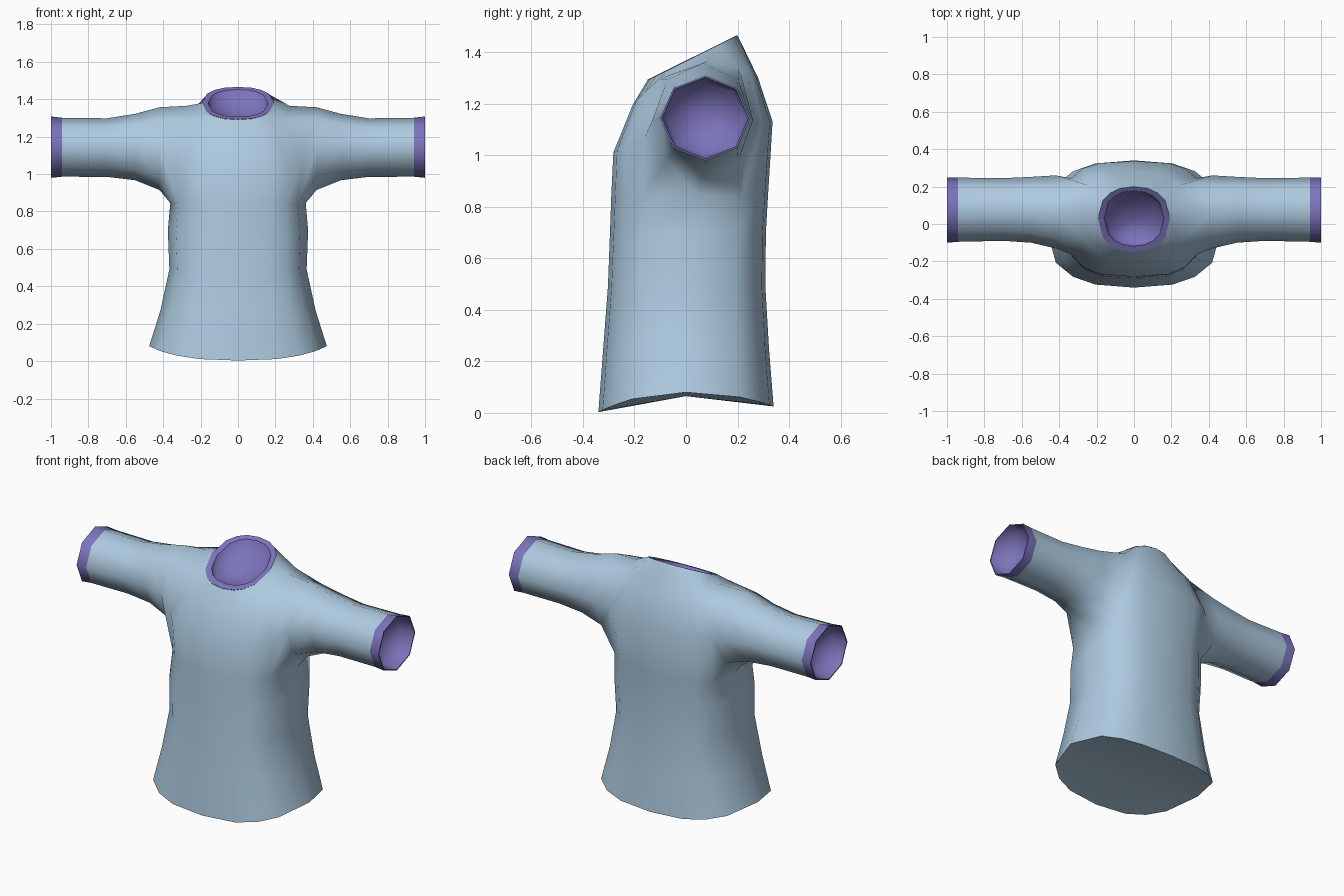
import bpy, bmesh
from math import sin, cos, pi, radians

if "Cube" in bpy.data.objects:
    bpy.data.objects.remove(bpy.data.objects["Cube"])


def material(name, rgb):
    m = bpy.data.materials.new(name)
    m.diffuse_color = (*rgb, 1)
    m.use_nodes = True
    m.node_tree.nodes["Principled BSDF"].inputs["Base Color"].default_value = m.diffuse_color
    return m


BLUE = material("pale blue cloth", (0.42, 0.59, 0.74))
PURPLE = material("purple trim", (0.2, 0.174, 0.5))

HALF = [0, 32, 52, 70, 90, 110, 128, 148]
ANGLES = [radians(a) for a in HALF + [a + 180 for a in HALF]]
N = len(ANGLES)


def power(v, e):
    return (abs(v) ** e) * (1 if v > 0 else -1)


def torso_ring(e, p, hw, yf, yb, cy, zs, zf, zb):
    """Section: squareness, z blend, half width, front/back/centre y, side/front/back z."""
    pts = []
    for a in ANGLES:
        s = power(sin(a), e)
        y = cy + s * (yb - cy) if s > 0 else cy - s * (yf - cy)
        z = zs + ((zb if s > 0 else zf) - zs) * abs(s) ** p
        pts.append((hw * power(cos(a), e), y, z))
    return pts


def sleeve_ring(side, x, top, bottom, front, back, scale=1.0):
    """Eight-sided upright section, starting at the top and going backwards."""
    cz, rz = (top + bottom) / 2, (top - bottom) / 2 * scale
    cy, ry = (front + back) / 2, (back - front) / 2 * scale
    return [(side * x, cy + ry * sin(i * pi / 4), cz + rz * cos(i * pi / 4)) for i in range(8)]


def bridge(bm, a, b):
    n = len(a)
    for i in range(n):
        j = (i + 1) % n
        bm.faces.new((a[i], a[j], b[j], b[i]))


def fan(bm, loop, centre):
    c = bm.verts.new(centre)
    for i in range(len(loop)):
        bm.faces.new((loop[i], loop[(i + 1) % len(loop)], c))


def add_ring(bm, pts):
    return [bm.verts.new(p) for p in pts]


def finish(bm, name, mat, angle=60):
    bmesh.ops.recalc_face_normals(bm, faces=bm.faces)
    me = bpy.data.meshes.new(name)
    bm.to_mesh(me)
    bm.free()
    me.materials.append(mat)
    ob = bpy.data.objects.new(name, me)
    bpy.context.collection.objects.link(ob)
    bpy.ops.object.select_all(action='DESELECT')
    ob.select_set(True)
    bpy.context.view_layer.objects.active = ob
    bpy.ops.object.shade_smooth_by_angle(angle=radians(angle), keep_sharp_edges=True)
    return ob


def trim(name, sections, centre):
    """Band, rim and shallow smooth hollow; the inner rim edge stays sharp."""
    bm = bmesh.new()
    loops = [add_ring(bm, p) for p in sections]
    for a, b in zip(loops, loops[1:]):
        bridge(bm, a, b)
    fan(bm, loops[-1], centre)
    lip = set(loops[-2]) | set(loops[-3])
    for e in bm.edges:
        if e.verts[0] in lip and e.verts[1] in lip:
            e.smooth = False
    finish(bm, name, PURPLE, 85)


# Torso sections from hem to neck; sleeve holes span rings LOW..LOW+2
TORSO = [
    (.78, 2.2, .475, -.34, .34, .00, .08, .003, .025),
    (.76, 2.2, .415, -.322, .322, .00, .27, .24, .25),
    (.74, 2, .367, -.303, .308, .01, .49, .49, .49),
    (.74, 2, .375, -.295, .31, .03, .70, .70, .70),
    (.74, 2, .362, -.29, .318, .05, .845, .84, .84),
    (.66, 2, .375, -.282, .336, .07, 1.11, 1.01, 1.13),
    (.72, 2, .275, -.207, .28, .08, 1.365, 1.195, 1.30),
    (.9, 1, .19, -.15, .20, .03, 1.38, 1.29, 1.465),
]
LOW = 4
SLEEVE = [
    (.42, 1.357, .915, -.13, .26),
    (.55, 1.322, .967, -.10, .252),
    (.70, 1.298, .985, -.09, .245),
    (.94, 1.301, .986, -.095, .248),
]
CUFF = (1.0, 1.308, .98, -.10, .25)

# Shirt body: torso with two sleeves and a closed hem
bm = bmesh.new()
rings = [add_ring(bm, torso_ring(*r)) for r in TORSO]
for k in range(len(rings) - 1):
    for i in range(N):
        if k in (LOW, LOW + 1) and i in (N - 1, 0, N // 2 - 1, N // 2):
            continue
        j = (i + 1) % N
        bm.faces.new((rings[k][i], rings[k][j], rings[k + 1][j], rings[k + 1][i]))
for side in (1, -1):
    base = 0 if side > 0 else N // 2
    order = [(2, 0), (2, 1), (1, 1), (0, 1), (0, 0), (0, -1), (1, -1), (2, -1)]
    prev = [rings[LOW + r][(base + side * j) % N] for r, j in order]
    for s in SLEEVE:
        cur = add_ring(bm, sleeve_ring(side, *s))
        bridge(bm, prev, cur)
        prev = cur
fan(bm, rings[0], (0, 0, .065))
finish(bm, "shirt_body", BLUE)

# Cuffs: outer band, thin rim and hollow opening
for side, name in ((1, "right_cuff"), (-1, "left_cuff")):
    trim(name, [
        sleeve_ring(side, *SLEEVE[-1]),
        sleeve_ring(side, *CUFF),
        sleeve_ring(side, *CUFF, scale=.96),
        sleeve_ring(side, .92, *CUFF[1:], scale=.86),
    ], (side * .87, .075, 1.145))

# Collar: sloping rim around a shallow neck hollow
trim("collar", [torso_ring(*r) for r in (
    TORSO[-1],
    (.9, 1, .193, -.15, .20, .03, 1.382, 1.292, 1.466),
    (.9, 1, .16, -.118, .178, .03, 1.378, 1.307, 1.452),
    (.9, 1, .14, -.095, .155, .03, 1.33, 1.265, 1.395),
)], (0, .03, 1.30))
